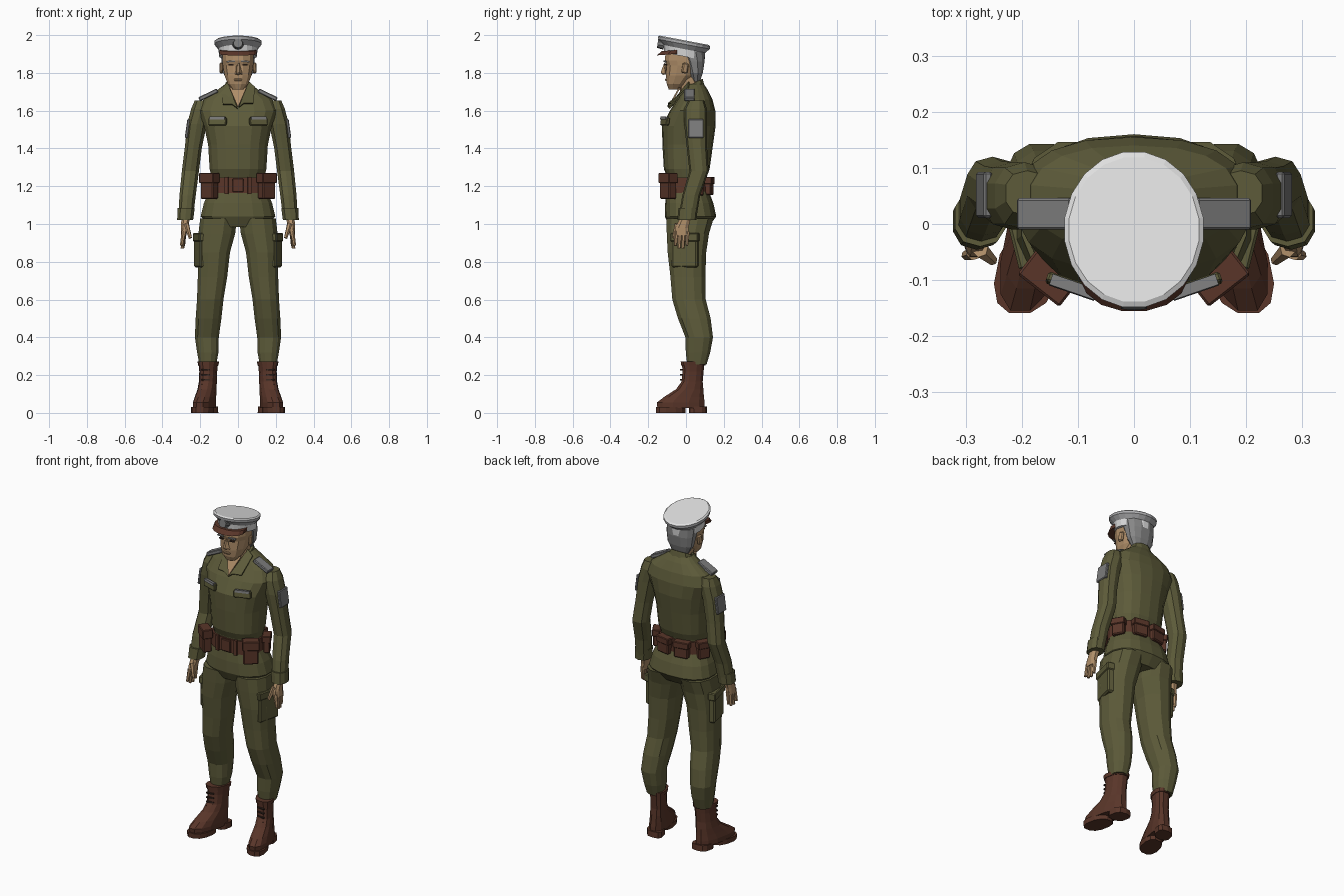
import bpy, bmesh, math
from mathutils import Matrix, Vector, Euler

old = bpy.data.objects.get("Cube")
if old:
    bpy.data.objects.remove(old, do_unlink=True)


def material(name, r, g, b):
    mat = bpy.data.materials.new(name)
    mat.use_nodes = True
    mat.diffuse_color = (r, g, b, 1)
    shader = mat.node_tree.nodes["Principled BSDF"]
    shader.inputs["Base Color"].default_value = (r, g, b, 1)
    shader.inputs["Roughness"].default_value = 0.9
    return mat


OLIVE = material("olive cloth", .11, .105, .042)
LEATHER = material("brown leather", .1, .036, .022)
SKIN = material("skin", .43, .27, .14)
WHITE = material("white cloth", .75, .75, .75)
SILVER = material("light grey cloth", .42, .42, .43)
GREY = material("grey insignia", .2, .2, .2)
HAIR = material("grey hair", .24, .24, .24)
DARK = material("dark brown", .04, .022, .016)

SIDES = (("left", 1), ("right", -1))


def finish(name, bm, *mats):
    bmesh.ops.recalc_face_normals(bm, faces=bm.faces)
    mesh = bpy.data.meshes.new(name)
    bm.to_mesh(mesh)
    bm.free()
    for mat in mats:
        mesh.materials.append(mat)
    obj = bpy.data.objects.new(name, mesh)
    bpy.context.scene.collection.objects.link(obj)
    return obj


def loft(name, rings, mat, side=1, n=14, power=2.4, tilt=0, shear=0):
    """Rings are (centre x, front y, back y, height, half width)."""
    bm = bmesh.new()
    loops = []
    for cx, front, back, z, half in rings:
        loop = []
        for i in range(n):
            a = math.tau * (i + .5) / n
            c, s = math.cos(a), math.sin(a)
            x = math.copysign(abs(c) ** (2 / power), c) * half
            y = math.copysign(abs(s) ** (2 / power), s) * (back - front) / 2
            y += (front + back) / 2
            loop.append(bm.verts.new(((cx + x + shear * y) * side, y, z + tilt * y)))
        loops.append(loop)
    for low, high in zip(loops, loops[1:]):
        for i in range(n):
            j = (i + 1) % n
            bm.faces.new((low[i], low[j], high[j], high[i]))
    bm.faces.new(loops[0])
    bm.faces.new(loops[-1])
    return finish(name, bm, mat)


def box(name, loc, size, mat, side=1, turn=(0, 0, 0), bevel=0):
    bm = bmesh.new()
    bmesh.ops.create_cube(bm, size=1, matrix=Matrix.Diagonal((*size, 1)))
    if bevel:
        bmesh.ops.bevel(bm, geom=bm.edges[:], offset=bevel, segments=1, affect='EDGES')
    x, y, z = (math.radians(t) for t in turn)
    spin = Euler((x, y * side, z * side)).to_matrix().to_4x4()
    place = Matrix.Translation((loc[0] * side, loc[1], loc[2]))
    bmesh.ops.transform(bm, matrix=place @ spin, verts=bm.verts)
    return finish(name, bm, mat)


def plate(name, points, mat, side=1, thick=.008):
    """A flat outline made solid along its normal."""
    bm = bmesh.new()
    face = bm.faces.new([bm.verts.new((x * side, y, z)) for x, y, z in points])
    face.normal_update()
    move = face.normal * thick
    extra = bmesh.ops.extrude_face_region(bm, geom=[face])["geom"]
    new = [v for v in extra if isinstance(v, bmesh.types.BMVert)]
    bmesh.ops.translate(bm, verts=new, vec=move)
    return finish(name, bm, mat)


def limb(name, start, end, r0, r1, mat, side=1, n=6):
    """A tapered rod between two points."""
    a, b = Vector(start), Vector(end)
    a.x *= side
    b.x *= side
    bm = bmesh.new()
    spin = (b - a).to_track_quat('Z', 'Y').to_matrix().to_4x4()
    bmesh.ops.create_cone(bm, cap_ends=True, segments=n, radius1=r0, radius2=r1,
                          depth=(b - a).length,
                          matrix=Matrix.Translation((a + b) / 2) @ spin)
    return finish(name, bm, mat)


# Shirt and hips
loft("shirt", [
    (0, -.1, .11, 1.2, .14), (0, -.1, .11, 1.25, .142), (0, -.117, .125, 1.29, .152),
    (0, -.125, .143, 1.42, .16), (0, -.127, .157, 1.52, .182), (0, -.085, .155, 1.6, .212),
    (0, -.045, .14, 1.66, .185), (0, -.02, .115, 1.71, .11), (0, -.01, .095, 1.74, .07),
], OLIVE, n=18)
loft("trouser_hips", [
    (0, -.085, .12, .985, .15), (0, -.112, .16, 1.04, .2),
    (0, -.11, .145, 1.11, .183), (0, -.1, .11, 1.2, .145),
], OLIVE, n=18)

# Neck, open collar and V of bare skin
loft("neck", [(0, -.03, .08, 1.64, .055), (0, -.035, .075, 1.82, .055)], SKIN, n=10)
loft("collar_stand", [(0, -.025, .1, 1.68, .08), (0, -.02, .09, 1.725, .066)],
     OLIVE, tilt=.5, n=12)
plate("neck_opening", [(-.045, -.03, 1.72), (0, -.09, 1.615), (.045, -.03, 1.72)], SKIN)
for label, s in SIDES:
    plate(label + "_collar_flap", [
        (.055, .02, 1.75), (.004, -.092, 1.615), (.03, -.09, 1.635),
        (.08, -.078, 1.635), (.09, .015, 1.72)], OLIVE, s)

# Head
loft("head", [
    (0, -.092, -.03, 1.712, .03), (0, -.103, 0, 1.74, .055), (0, -.108, .05, 1.785, .073),
    (0, -.106, .08, 1.84, .083), (0, -.115, .085, 1.865, .085), (0, -.11, .085, 1.92, .085),
], SKIN, n=12)
loft("hair", [
    (0, .03, .075, 1.755, .055), (0, .01, .09, 1.8, .081),
    (0, -.015, .1, 1.86, .09), (0, -.04, .1, 1.91, .093),
], HAIR, n=12)
plate("nose_left", [(0, -.112, 1.85), (0, -.13, 1.8), (.018, -.105, 1.79)], SKIN)
plate("nose_right", [(0, -.112, 1.85), (0, -.13, 1.8), (-.018, -.105, 1.79)], SKIN)
box("nose", (0, -.115, 1.815), (.022, .02, .05), SKIN, turn=(-18, 0, 0), bevel=.005)
box("lips", (0, -.106, 1.763), (.042, .01, .012), SKIN, bevel=.003)
for label, s in SIDES:
    box(label + "_brow", (.038, -.111, 1.861), (.044, .009, .008), HAIR, s, (0, 4, 8))
    box(label + "_eye", (.036, -.107, 1.843), (.026, .009, .008), DARK, s, (0, 0, 8))
    box(label + "_ear", (.088, -.005, 1.825), (.016, .032, .055), SKIN, s, (-10, 0, 15), .006)

# Peaked cap: the flat top is white, the flared side grey
crown = loft("cap_crown", [
    (0, -.118, .1, 1.923, .104), (0, -.148, .128, 1.95, .125), (0, -.15, .13, 1.965, .125),
    (0, -.14, .12, 1.971, .117),
], SILVER, tilt=-.19, n=20, power=2)
crown.data.materials.append(WHITE)
for face in crown.data.polygons:
    face.material_index = int(face.normal.z > .6)
loft("cap_band", [(0, -.115, .1, 1.885, .1), (0, -.122, .104, 1.932, .106)],
     WHITE, tilt=-.19, n=20, power=2)
loft("cap_visor", [(0, -.156, .0, 1.905, .1), (0, -.13, .0, 1.925, .1)],
     LEATHER, tilt=.08, n=16, power=2.2)
limb("cap_badge", (0, -.115, 1.952), (0, -.15, 1.957), .03, .024, GREY, n=10)

# Belt with buckle and loops
loft("belt", [(0, -.112, .122, 1.165, .158), (0, -.11, .12, 1.245, .153)], LEATHER, n=18)
box("belt_buckle", (0, -.113, 1.205), (.06, .012, .07), LEATHER, bevel=.003)

for label, s in SIDES:
    # Belt pouches
    box(label + "_belt_loop", (.06, -.108, 1.205), (.018, .016, .09), LEATHER, s, (0, 0, 10))
    for part, at, size, turn in (
            ("front", (.152, -.095, 1.2), (.085, .05, .135), 38),
            ("side", (.155, .055, 1.2), (.07, .04, .1), 120),
            ("back", (.058, .12, 1.2), (.085, .04, .095), 170)):
        box(f"{label}_{part}_pouch", at, size, LEATHER, s, (0, 0, turn), .006)
        flap = (size[0] + .01, size[1] + .01, size[2] * .4)
        box(f"{label}_{part}_pouch_flap", (at[0], at[1], at[2] + size[2] * .32), flap,
            LEATHER, s, (0, 0, turn), .004)

    # Shirt insignia and pockets
    box(label + "_epaulette", (.157, .018, 1.684), (.108, .056, .022), GREY, s, (0, 26, 0), .004)
    box(label + "_pocket_flap", (.108, -.111, 1.542), (.1, .018, .04), OLIVE, s, (-8, 0, 19), .004)
    box(label + "_chest_bar", (.108, -.113, 1.56), (.085, .02, .014), GREY, s, (-8, 0, 19))
    box(label + "_arm_patch", (.267, .052, 1.505), (.016, .082, .1), GREY, s, (0, -8, 0), .004)

    # Sleeve and cuff
    loft(label + "_sleeve", [
        (.277, -.04, .055, 1.03, .04), (.267, -.02, .075, 1.15, .045),
        (.252, .018, .12, 1.28, .047), (.237, .005, .112, 1.4, .047),
        (.217, -.01, .11, 1.53, .054), (.195, -.01, .11, 1.61, .055),
        (.19, .015, .095, 1.655, .04),
    ], OLIVE, s, n=10)
    loft(label + "_cuff", [(.28, -.046, .056, 1.02, .044), (.274, -.04, .062, 1.085, .047)],
         OLIVE, s, n=10)

    # Hand
    loft(label + "_palm", [
        (.288, -.062, .015, .94, .015), (.282, -.06, .015, .98, .021),
        (.277, -.03, .03, 1.04, .024)], SKIN, s, n=8)
    for i, name in enumerate(("index", "middle", "ring", "little")):
        y = -.052 + i * .02
        drop = .87 if i in (1, 2) else .885
        limb(f"{label}_{name}_finger", (.286, y, .96), (.3 - i * .004, y - .004, drop),
             .013, .008, SKIN, s)
    limb(label + "_thumb", (.274, -.045, 1), (.252, -.065, .925), .015, .009, SKIN, s)

    # Trouser leg and cargo pocket
    loft(label + "_trouser_leg", [
        (.16, .005, .11, .255, .046), (.16, -.003, .13, .32, .058), (.165, -.005, .145, .4, .065),
        (.156, -.045, .133, .5, .07), (.147, -.075, .107, .6, .072), (.135, -.085, .105, .72, .08),
        (.128, -.1, .11, .85, .088), (.112, -.105, .125, .95, .1), (.103, -.108, .15, 1.03, .1),
    ], OLIVE, s, n=12)
    box(label + "_cargo_pocket", (.198, -.005, .86), (.04, .14, .18), OLIVE, s, (0, 0, -14), .008)
    box(label + "_cargo_flap", (.2, -.005, .93), (.046, .15, .045), OLIVE, s, (0, 0, -14), .005)

    # Boot with sole, heel, top cuff and laces
    loft(label + "_boot", [
        (.172, -.155, .103, .025, .054), (.172, -.158, .102, .055, .054),
        (.17, -.118, .098, .085, .051), (.168, -.055, .094, .125, .047),
        (.166, -.025, .09, .165, .045), (.165, -.02, .095, .22, .045),
        (.165, -.024, .1, .27, .05)], LEATHER, s, n=12, shear=-.2)
    loft(label + "_boot_sole", [(.172, -.16, .0, 0, .056), (.172, -.161, .0, .03, .058)],
         LEATHER, s, n=12, shear=-.2)
    loft(label + "_boot_heel", [(.17, .015, .112, 0, .05), (.17, .015, .11, .035, .05)],
         LEATHER, s, n=10, shear=-.2, power=3)
    loft(label + "_boot_cuff", [(.165, -.028, .104, .25, .051), (.165, -.03, .106, .272, .054)],
         LEATHER, s, n=12, shear=-.2)
    for i in range(4):
        box(f"{label}_lace_{i + 1}", (.171, -.023, .15 + i * .026), (.044, .012, .007),
            DARK, s, (0, 0, -11))
